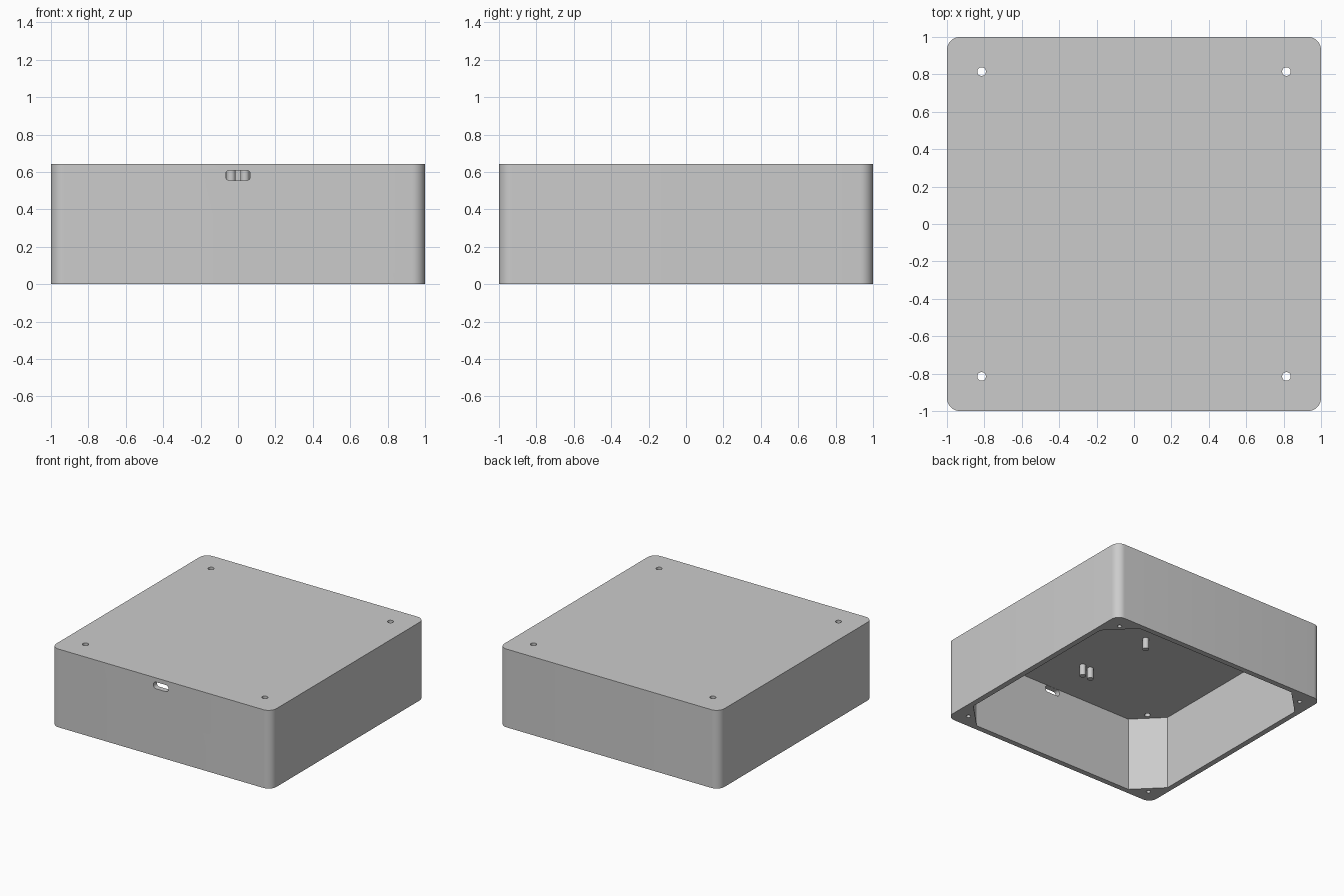
import bpy
import bmesh
from math import cos, sin, pi, radians
from mathutils import Matrix

cube = bpy.data.objects.get("Cube")
if cube:
    bpy.data.objects.remove(cube)

HEIGHT = 0.643    # overall height
CEILING = 0.61    # underside of the top plate
INNER = 0.955     # inside face of the walls
CHAMFER = 0.745   # where the inner corner posts begin

grey = bpy.data.materials.new("light grey")
grey.use_nodes = True
grey.diffuse_color = (0.6, 0.6, 0.6, 1)
grey.node_tree.nodes["Principled BSDF"].inputs["Base Color"].default_value = (0.6, 0.6, 0.6, 1)


def rounded_rect(hx, hy, r, steps=10):
    """Outline of a rectangle with rounded corners, counter-clockwise."""
    points = []
    for quarter, (sx, sy) in enumerate([(1, 1), (-1, 1), (-1, -1), (1, -1)]):
        for i in range(steps + 1):
            a = (quarter + i / steps) * pi / 2
            points.append((sx * (hx - r) + r * cos(a), sy * (hy - r) + r * sin(a)))
    return points


def circle(x, y, r, sides=24):
    return [(x + r * cos(2 * pi * i / sides), y + r * sin(2 * pi * i / sides))
            for i in range(sides)]


def prism(name, outline, low, high, matrix=None):
    """Extrude an outline from one height to another."""
    bm = bmesh.new()
    face = bm.faces.new([bm.verts.new((x, y, low)) for x, y in outline])
    top = bmesh.ops.extrude_face_region(bm, geom=[face])["geom"]
    moved = [v for v in top if isinstance(v, bmesh.types.BMVert)]
    bmesh.ops.translate(bm, verts=moved, vec=(0, 0, high - low))
    if matrix:
        bm.transform(matrix)
    bmesh.ops.recalc_face_normals(bm, faces=bm.faces)
    mesh = bpy.data.meshes.new(name)
    bm.to_mesh(mesh)
    bm.free()
    mesh.materials.append(grey)
    obj = bpy.data.objects.new(name, mesh)
    bpy.context.collection.objects.link(obj)
    return obj


def activate(obj):
    bpy.ops.object.select_all(action="DESELECT")
    obj.select_set(True)
    bpy.context.view_layer.objects.active = obj


def cut(target, cutter):
    """Subtract the cutter, then discard it."""
    cutter.hide_render = True
    activate(target)
    mod = target.modifiers.new("cut", "BOOLEAN")
    mod.operation = "DIFFERENCE"
    mod.solver = "EXACT"
    mod.object = cutter
    bpy.ops.object.modifier_apply(modifier=mod.name)
    bpy.data.objects.remove(cutter)


# Housing with rounded vertical corners
housing = prism("housing", rounded_rect(1, 1, 0.07), 0, HEIGHT)

# Cavity open at the bottom, leaving solid posts in the corners
cavity = []
for sx, sy in [(1, 1), (-1, 1), (-1, -1), (1, -1)]:
    pair = [(sx * INNER, sy * CHAMFER), (sx * CHAMFER, sy * INNER)]
    cavity += pair if sx * sy > 0 else pair[::-1]
cut(housing, prism("cavity_cutter", cavity, -0.1, CEILING))

# Holes through the top plate and blind screw holes under the posts
for sx in (-1, 1):
    for sy in (-1, 1):
        cut(housing, prism("top_hole_cutter", circle(sx * 0.815, sy * 0.815, 0.023),
                           CEILING - 0.05, HEIGHT + 0.1))
        cut(housing, prism("screw_hole_cutter", circle(sx * 0.885, sy * 0.885, 0.017),
                           -0.1, 0.2))

# Port slot through the front wall
stand_up = Matrix.Translation((0, 0, 0.581)) @ Matrix.Rotation(radians(90), 4, "X")
cut(housing, prism("slot_cutter", rounded_rect(0.068, 0.0275, 0.025, 6), 0.9, 1.1, stand_up))

# Pegs hanging from the ceiling
parts = [housing]
for name, x, y in [("front_peg_left", 0.037, -0.556),
                   ("front_peg_right", -0.037, -0.556),
                   ("middle_peg", -0.07, 0.055)]:
    parts.append(prism(name, circle(x, y, 0.024), CEILING - 0.09, CEILING + 0.01))

for part in parts:
    activate(part)
    bpy.ops.object.shade_smooth_by_angle(angle=radians(30))
